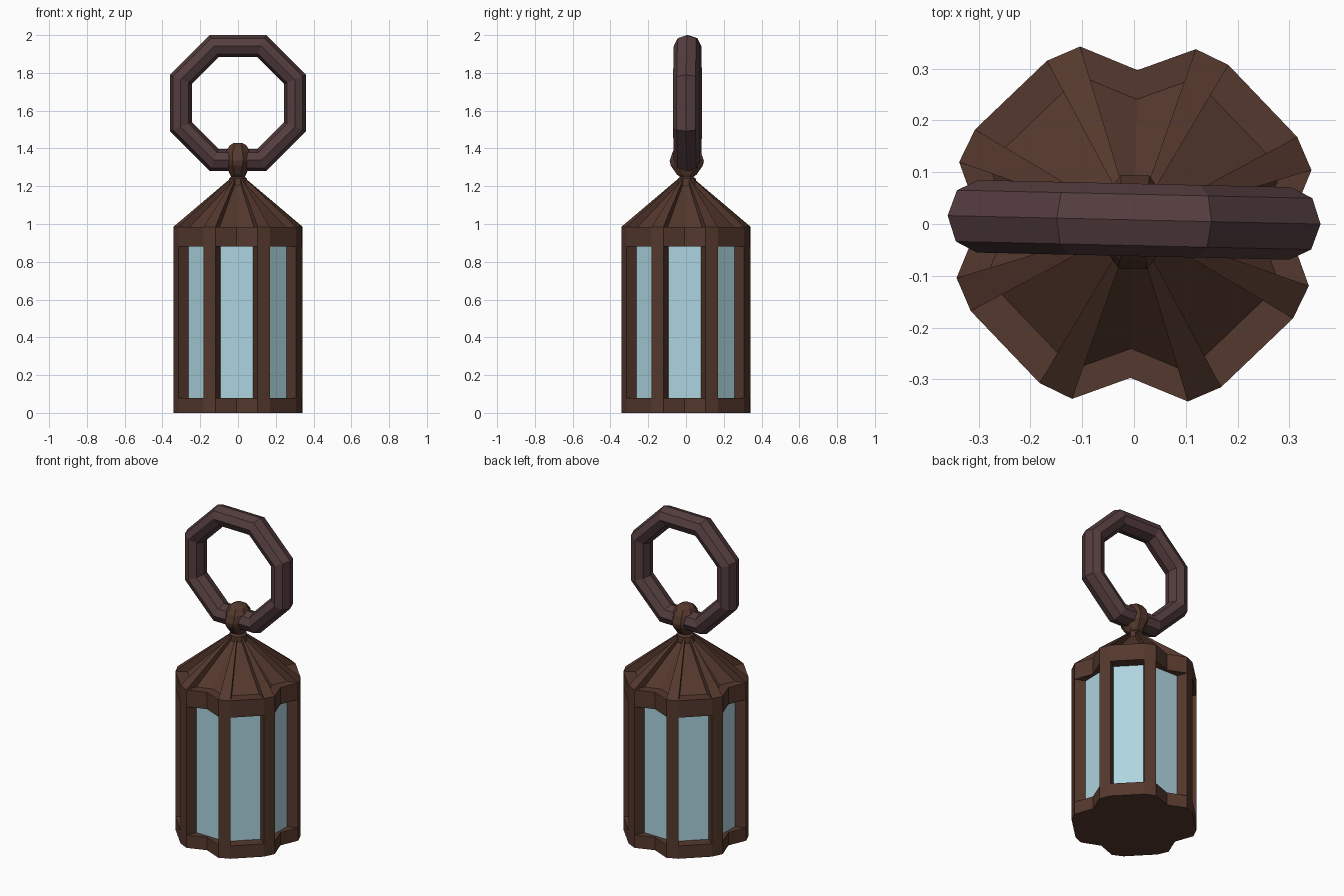
import bpy, bmesh
from math import sin, cos, pi, radians
from mathutils import Vector

if "Cube" in bpy.data.objects:
    bpy.data.objects.remove(bpy.data.objects["Cube"])

TURN = radians(-1.3)   # whole lantern is twisted very slightly


def material(name, rgb):
    m = bpy.data.materials.new(name)
    m.diffuse_color = (*rgb, 1)
    m.use_nodes = True
    m.node_tree.nodes["Principled BSDF"].inputs["Base Color"].default_value = m.diffuse_color
    return m


WOOD = material("brown_frame", (0.09, 0.040, 0.026))
IRON = material("ring_metal", (0.09, 0.047, 0.049))
GLASS = material("glass", (0.42, 0.66, 0.74))


def make(name, bm, mat):
    bmesh.ops.recalc_face_normals(bm, faces=bm.faces)
    me = bpy.data.meshes.new(name)
    bm.to_mesh(me)
    bm.free()
    me.materials.append(mat)
    ob = bpy.data.objects.new(name, me)
    ob.rotation_euler.z = TURN
    bpy.context.collection.objects.link(ob)
    return ob


def loft(name, loops, mat, closed=False):
    """Skin a list of equal-length point loops, capped unless closed."""
    bm = bmesh.new()
    rows = [[bm.verts.new(p) for p in loop] for loop in loops]
    n = len(rows[0])
    pairs = list(zip(rows, rows[1:])) + ([(rows[-1], rows[0])] if closed else [])
    for a, b in pairs:
        for i in range(n):
            j = (i + 1) % n
            bm.faces.new((a[i], a[j], b[j], b[i]))
    if not closed:
        bm.faces.new(rows[0])
        bm.faces.new(rows[-1])
    return make(name, bm, mat)


def polar(r, deg, z=0):
    return Vector((r * cos(radians(deg)), r * sin(radians(deg)), z))


def at(loop, z, s=1.0):
    return [Vector((p.x * s, p.y * s, z)) for p in loop]


# Notched plan: V notch on the four main sides, straight on the diagonals
PLAN = [(0, .297), (18.2, .358), (29.4, .357), (60.6, .357), (71.8, .358)]
outline = [polar(r, 90 * k + a) for k in range(4) for a, r in PLAN]

# Base and top band
loft("base", [at(outline, 0), at(outline, .08)], WOOD)
loft("top_band", [at(outline, .88), at(outline, .985)], WOOD)

# Glass body
octagon = [polar(.28 / cos(pi / 8), 22.5 + 45 * i) for i in range(8)]
loft("glass", [at(octagon, .06), at(octagon, .90)], GLASS)

# Posts and roof ribs
for k in range(4):
    for side in (0, 1):
        n = k * 2 + side + 1
        a0, a1 = (18.2, 29.4) if side == 0 else (71.8, 60.6)
        a, b = polar(.358, 90 * k + a0), polar(.357, 90 * k + a1)
        near = 0 if side == 0 else 90
        sgn = 1 if side == 0 else -1

        def pane_edge(mid, offset):
            d = radians(90 * k + mid)
            return Vector((cos(d), sin(d), 0)) * .275 + Vector((-sin(d), cos(d), 0)) * offset
        c = pane_edge(near, sgn * .085)
        d = pane_edge(45, -sgn * .085)
        section = [a, b, d, c]
        loft(f"post_{n}", [at(section, .07), at(section, .89)], WOOD)

        outer = [Vector((p.x, p.y, .985)) for p in (a, b)]
        inner = [Vector((p.x * .6, p.y * .6, .985)) for p in (b, a)]
        top = at((a, b), 1.24, .12)
        low = at((b, a), 1.0, .11)
        loft(f"roof_rib_{n}", [outer + inner, top + low], WOOD)

# Recessed roof panels
panel = [p * .81 for p in outline]
loft("roof_panels", [at(panel, .97), at(panel, .985), at(outline, 1.215, .12)], WOOD)

# Finial: neck and knob gripping the ring
knob = [(.052, .05, 1.20), (.047, .047, 1.24), (.036, .036, 1.25), (.042, .052, 1.262),
        (.062, .085, 1.31), (.067, .09, 1.335), (.064, .075, 1.38), (.045, .05, 1.415), (.022, .025, 1.43)]
loft("finial", [[(rx * cos(pi / 8 + i * pi / 4) / cos(pi / 8), ry * sin(pi / 8 + i * pi / 4) / cos(pi / 8) + .004, z)
                 for i in range(8)] for rx, ry, z in knob], WOOD)

# Octagonal hanging ring with an eight-sided section
rows = []
for i in range(8):
    t = pi / 8 + i * pi / 4
    row = []
    for j in range(8):
        u = j * pi / 4
        r = (.302 + .058 * cos(u)) / cos(pi / 8)
        row.append((r * cos(t), .008 + .07 * sin(u), 1.64 + r * sin(t)))
    rows.append(row)
loft("hanging_ring", rows, IRON, closed=True)
